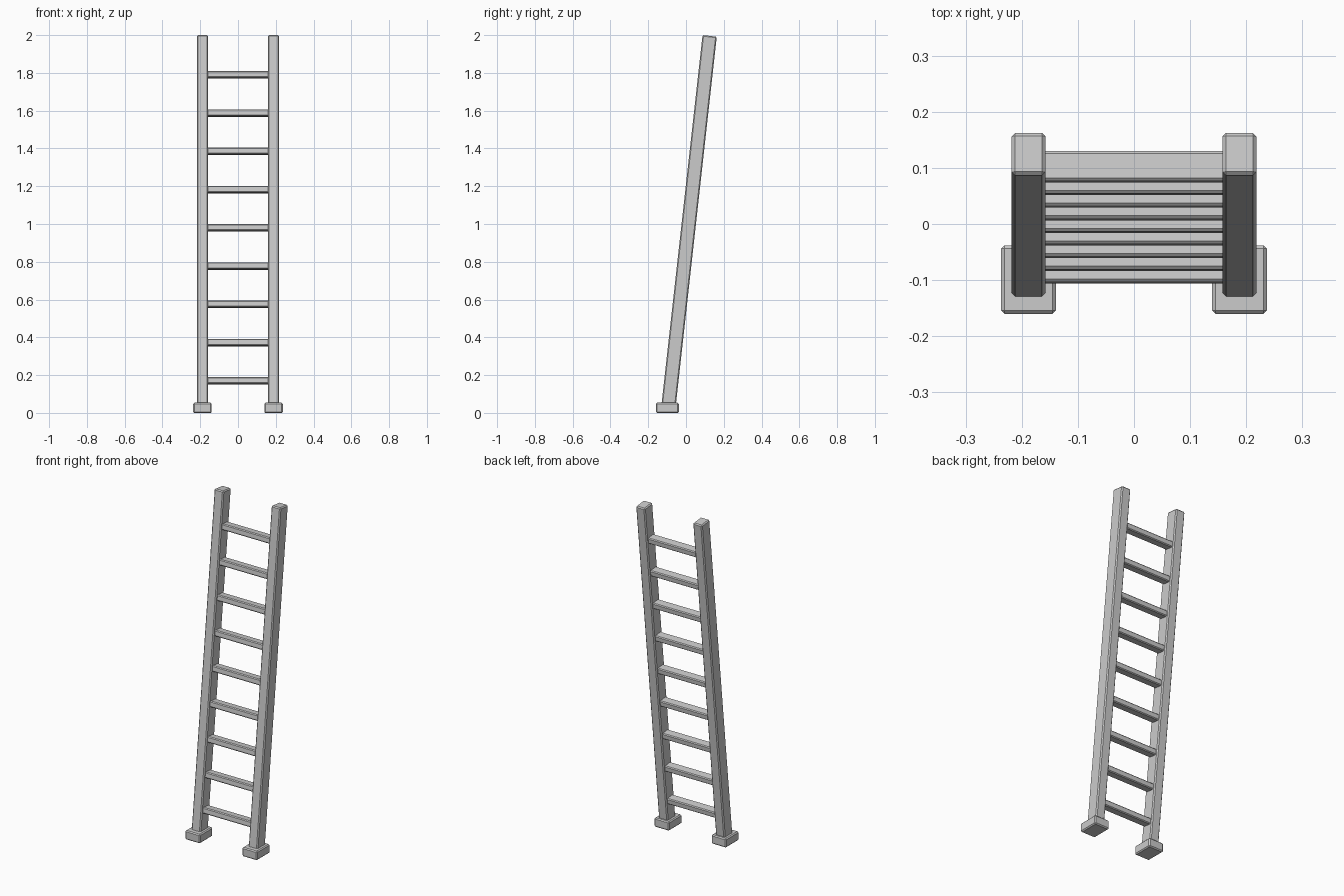
import bpy, math
from mathutils import Matrix, Vector

cube = bpy.data.objects.get("Cube")
if cube:
    bpy.data.objects.remove(cube, do_unlink=True)

LEAN = math.radians(6.34)
RAIL_X = 0.188

grey = bpy.data.materials.new("plain grey")
grey.use_nodes = True
grey.diffuse_color = (0.6, 0.6, 0.6, 1)
grey.node_tree.nodes["Principled BSDF"].inputs["Base Color"].default_value = (0.6, 0.6, 0.6, 1)


def block(name, size, location, lean=0.0, bevel=0.006):
    """Chamfered box, tipped back by the lean angle."""
    bpy.ops.mesh.primitive_cube_add(size=1)
    ob = bpy.context.object
    ob.name = name
    ob.data.transform(Matrix.Diagonal((*size, 1)))
    ob.location = location
    ob.rotation_euler.x = -lean
    ob.data.materials.append(grey)
    mod = ob.modifiers.new("chamfer", 'BEVEL')
    mod.width = bevel
    mod.segments = 1
    return ob


def on_ladder(z):
    """Point on the leaning centre line at height z."""
    return Vector((0, 0.125 + (z - 1.995) * math.tan(LEAN), z))


# Side rails and feet
bottom, top = on_ladder(0.03), on_ladder(1.996)
for side, sign in (("left", 1), ("right", -1)):
    offset = Vector((sign * RAIL_X, 0, 0))
    block(side + "_rail", (0.06, 0.076, (top - bottom).length),
          (bottom + top) / 2 + offset, LEAN)
    block(side + "_foot", (0.098, 0.122, 0.054),
          (sign * RAIL_X, -0.099, 0.027))

# Rungs
for i in range(9):
    block(f"rung_{i + 1}", (0.35, 0.054, 0.035),
          on_ladder(0.17 + i * 0.2025), LEAN, 0.005)
